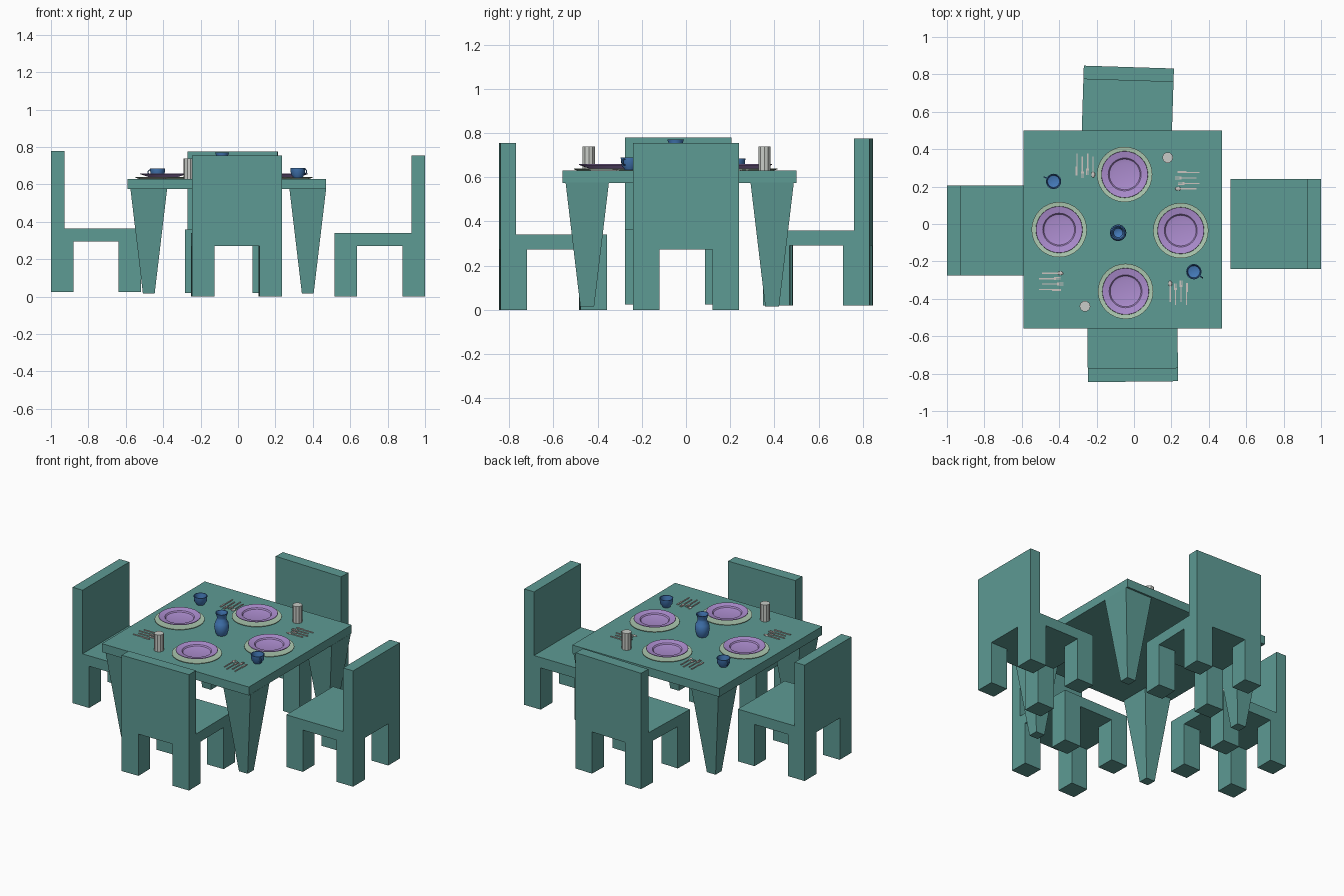
import bpy, bmesh
from math import radians, pi, cos, sin
from mathutils import Matrix, Vector

cube = bpy.data.objects.get("Cube")
if cube:
    bpy.data.objects.remove(cube, do_unlink=True)


def material(name, rgb):
    m = bpy.data.materials.new(name)
    m.use_nodes = True
    m.diffuse_color = (*rgb, 1)
    m.node_tree.nodes["Principled BSDF"].inputs["Base Color"].default_value = (*rgb, 1)
    return m


TEAL = material("teal paint", (0.11, 0.325, 0.295))
PURPLE = material("purple china", (0.42, 0.27, 0.63))
GREEN = material("pale green mat", (0.42, 0.59, 0.44))
BLUE = material("blue glaze", (0.06, 0.20, 0.50))
GREY = material("pale grey", (0.58, 0.60, 0.57))
METAL = material("cutlery metal", (0.60, 0.55, 0.52))


def finish(name, bm, mat, loc=(0, 0, 0), turn=0, smooth=False):
    """Turn a bmesh into a placed object with one material."""
    bmesh.ops.recalc_face_normals(bm, faces=bm.faces[:])
    me = bpy.data.meshes.new(name)
    bm.to_mesh(me)
    bm.free()
    me.materials.append(mat)
    if smooth:
        me.shade_smooth()
        me.set_sharp_from_angle(angle=radians(35))
    ob = bpy.data.objects.new(name, me)
    ob.location = loc
    ob.rotation_euler.z = radians(turn)
    bpy.context.collection.objects.link(ob)
    return ob


def box(bm, x, y, z):
    """Add a box given (low, high) ranges; returns its vertices."""
    size = [b - a for a, b in (x, y, z)]
    mid = [(a + b) / 2 for a, b in (x, y, z)]
    m = Matrix.Translation(mid) @ Matrix.Diagonal((*size, 1))
    return bmesh.ops.create_cube(bm, size=1, matrix=m)["verts"]


def lathe(bm, profile, sides=32):
    """Spin (radius, height) points round the z axis."""
    vs = [bm.verts.new((r, 0, z)) for r, z in profile]
    es = [bm.edges.new(p) for p in zip(vs, vs[1:])]
    bmesh.ops.spin(bm, geom=vs + es, cent=(0, 0, 0), axis=(0, 0, 1),
                   angle=2 * pi, steps=sides)
    bmesh.ops.remove_doubles(bm, verts=bm.verts[:], dist=0.0002)


# Table top
TOP = 0.63
bm = bmesh.new()
box(bm, (-0.59, 0.47), (-0.56, 0.5), (0.575, TOP))
finish("table_top", bm, TEAL)

# Tapered table legs
for side, x in (("right", -0.477), ("left", 0.373)):
    for end, y in (("front", -0.447), ("back", 0.39)):
        bm = bmesh.new()
        for v in box(bm, (-0.098, 0.098), (-0.098, 0.098), (0.016, 0.576)):
            if v.co.z < 0.1:
                v.co.x *= 0.32
                v.co.y *= 0.32
        finish(f"table_leg_{end}_{side}", bm, TEAL, (x, y, 0))


# Chairs: backrest on local +y
def chair(name, loc, turn):
    h, leg = 0.241, 0.12
    bm = bmesh.new()
    for x in (-h, h - leg):
        for y in (-h, h - leg):
            box(bm, (x, x + leg), (y, y + leg), (0, 0.272))
    box(bm, (-h, h), (-h, h), (0.272, 0.34))
    box(bm, (-h, h), (h - 0.072, h), (0.34, 0.755))
    finish(name, bm, TEAL, loc, turn)


chair("chair_front", (-0.008, -0.602, 0), 180.6)
chair("chair_back", (-0.035, 0.598, 0.02), -1.8)
chair("chair_left", (0.758, 0, 0), -90)
chair("chair_right", (-0.759, -0.035, 0.024), 90)

# Place settings: round mat and rimmed plate
MAT = [(0, 0), (0.13, 0), (0.148, 0.006), (0.148, 0.009), (0.13, 0.006), (0, 0.006)]
PLATE = [(0, 0.006), (0.065, 0.006), (0.085, 0.012), (0.125, 0.026), (0.124, 0.029),
         (0.088, 0.022), (0.082, 0.015), (0.062, 0.011), (0, 0.011)]
settings = {"front": (-0.045, -0.36), "back": (-0.05, 0.265),
            "left": (0.25, -0.035), "right": (-0.4, -0.03)}
for side, (x, y) in settings.items():
    for part, profile, mat in (("mat", MAT, GREEN), ("plate", PLATE, PURPLE)):
        bm = bmesh.new()
        lathe(bm, profile)
        finish(f"{part}_{side}", bm, mat, (x, y, TOP), smooth=True)


# Cutlery sets: two forks, a knife and a spoon, heads towards local +y
def cutlery(name, loc, turn):
    bm = bmesh.new()
    z = (0.001, 0.006)
    for i, kind in enumerate(("spoon", "fork", "fork", "knife")):
        x = (i - 1.5) * 0.029
        shift = 0.008 * (-1) ** i
        box(bm, (x - 0.003, x + 0.003), (shift - 0.06, shift + 0.025), z)
        if kind == "spoon":
            m = Matrix.Translation((x, shift + 0.038, 0.004)) @ Matrix.Diagonal((0.01, 0.016, 0.004, 1))
            bmesh.ops.create_uvsphere(bm, u_segments=12, v_segments=6, radius=1, matrix=m)
        elif kind == "fork":
            box(bm, (x - 0.008, x + 0.008), (shift + 0.02, shift + 0.032), z)
            for t in (-0.006, 0, 0.006):
                box(bm, (x + t - 0.0018, x + t + 0.0018), (shift + 0.032, shift + 0.055), z)
        else:
            box(bm, (x - 0.003, x + 0.007), (shift + 0.01, shift + 0.058), z)
    finish(name, bm, METAL, loc, turn)


cutlery("cutlery_front", (0.237, -0.365, TOP), 0)
cutlery("cutlery_back", (-0.262, 0.31, TOP), 180)
cutlery("cutlery_left", (0.282, 0.232, TOP), 90)
cutlery("cutlery_right", (-0.44, -0.307, TOP), -90)

# Vase
bm = bmesh.new()
lathe(bm, [(0, 0), (0.03, 0), (0.039, 0.02), (0.044, 0.05), (0.04, 0.078), (0.028, 0.102),
           (0.028, 0.114), (0.038, 0.142), (0.033, 0.142), (0.023, 0.114), (0.03, 0.08), (0, 0.06)])
finish("vase", bm, BLUE, (-0.085, -0.047, TOP), smooth=True)


# Cups with a handle on local +x
def cup(name, loc, turn):
    bm = bmesh.new()
    lathe(bm, [(0, 0), (0.024, 0), (0.026, 0.006), (0.037, 0.02), (0.041, 0.055),
               (0.036, 0.055), (0.032, 0.022), (0, 0.012)], 24)
    rings = []
    for i in range(9):
        a = -pi / 2 + pi * i / 8
        out = Vector((cos(a), 0, sin(a)))
        mid = Vector((0.037, 0, 0.035)) + Vector((out.x * 0.02, 0, out.z * 0.014))
        rings.append([bm.verts.new(mid + out * 0.003 * cos(t) + Vector((0, 0.004 * sin(t), 0)))
                      for t in (k * pi / 3 for k in range(6))])
    for a, b in zip(rings, rings[1:]):
        for k in range(6):
            bm.faces.new((a[k], a[k - 1], b[k - 1], b[k]))
    finish(name, bm, BLUE, loc, turn, smooth=True)


cup("cup_left", (0.32, -0.255, TOP + 0.004), -35)
cup("cup_right", (-0.43, 0.228, TOP), 155)

# Tumblers
for name, x, y in (("tumbler_front", -0.262, -0.44), ("tumbler_back", 0.18, 0.355)):
    bm = bmesh.new()
    lathe(bm, [(0, 0), (0.029, 0), (0.029, 0.11), (0, 0.11)], 10)
    finish(name, bm, GREY, (x, y, TOP), smooth=True)
